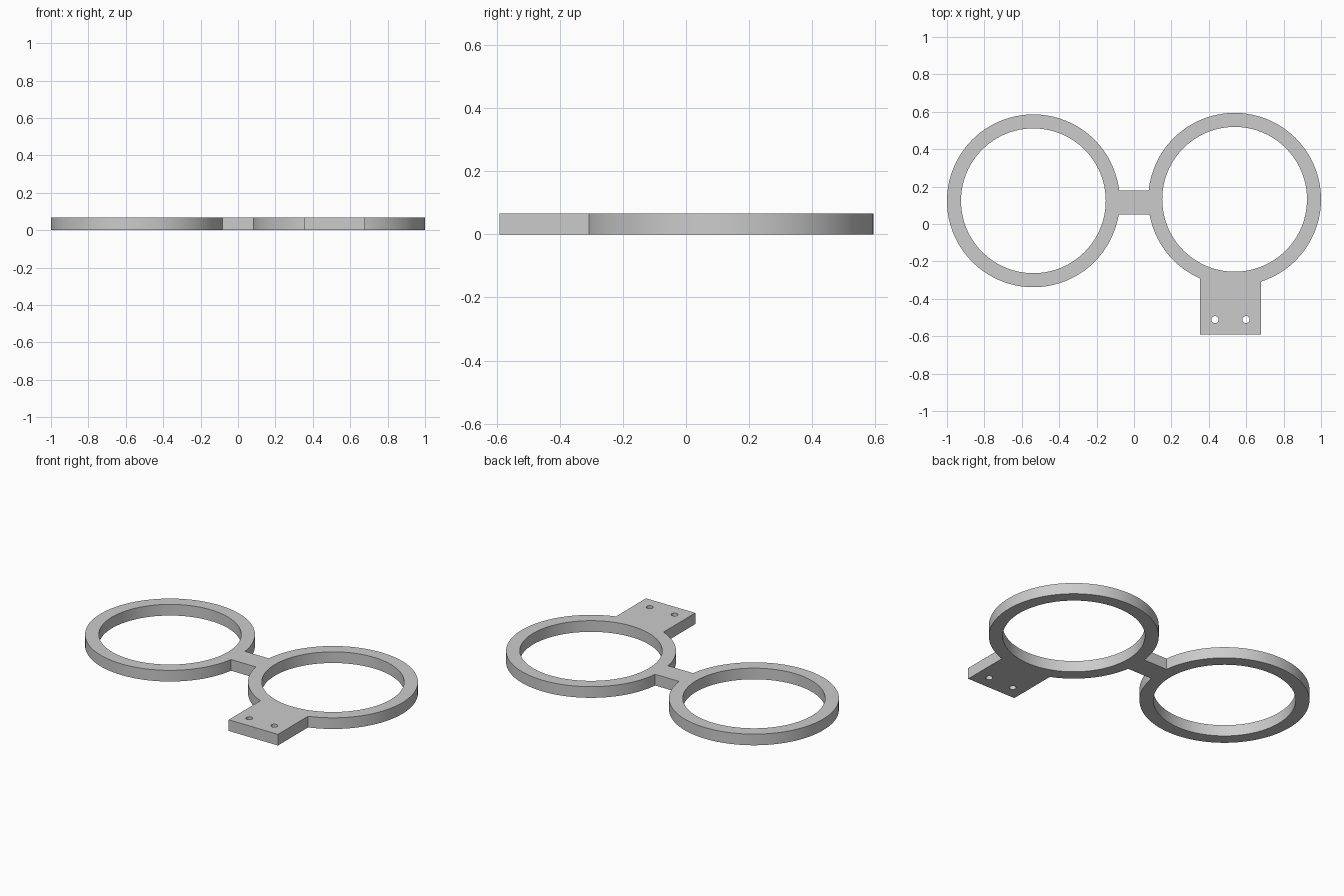
import bpy, bmesh
from math import sin, cos, asin, acos, pi, tau, ceil, radians

if "Cube" in bpy.data.objects:
    bpy.data.objects.remove(bpy.data.objects["Cube"])

HEIGHT = 0.067
OUTER, INNER = 0.462, 0.387
LEFT, RIGHT = (0.538, 0.132), (-0.538, 0.124)   # ring centres
BRIDGE_LOW, BRIDGE_HIGH = 0.05, 0.18
TAB_X0, TAB_X1, TAB_Y = 0.353, 0.68, -0.592


def arc(centre, radius, start, end, full=128):
    """Points along an arc, both ends included."""
    n = ceil(full * (end - start) / tau)
    return [(centre[0] + radius * cos(start + (end - start) * i / n),
             centre[1] + radius * sin(start + (end - start) * i / n))
            for i in range(n + 1)]


def circle(centre, radius, full=128):
    return arc(centre, radius, 0, tau, full)[:-1]


def angle_at_y(centre, y):
    return asin((y - centre[1]) / OUTER)


def angle_at_x(centre, x):
    return tau - acos((x - centre[0]) / OUTER)


# Outer outline: right ring, bridge, left ring and mounting tab in one loop
outline = arc(RIGHT, OUTER, angle_at_y(RIGHT, BRIDGE_HIGH),
              tau + angle_at_y(RIGHT, BRIDGE_LOW))
outline += arc(LEFT, OUTER, pi - angle_at_y(LEFT, BRIDGE_LOW),
               angle_at_x(LEFT, TAB_X0))
outline += [(TAB_X0, TAB_Y), (TAB_X1, TAB_Y)]
outline += arc(LEFT, OUTER, angle_at_x(LEFT, TAB_X1),
               tau + pi - angle_at_y(LEFT, BRIDGE_HIGH))

# Ring openings and screw holes
loops = [outline, circle(LEFT, INNER), circle(RIGHT, INNER)]
loops += [circle((x, -0.511), 0.019, 32) for x in (0.433, 0.599)]

# Filled profile extruded to the plate thickness
profile = bpy.data.curves.new("frame_profile", "CURVE")
profile.dimensions = "2D"
profile.fill_mode = "BOTH"
profile.extrude = HEIGHT / 2
for points in loops:
    spline = profile.splines.new("POLY")
    spline.points.add(len(points) - 1)
    for p, (x, y) in zip(spline.points, points):
        p.co = (x, y, 0, 1)
    spline.use_cyclic_u = True

source = bpy.data.objects.new("profile_helper", profile)
bpy.context.collection.objects.link(source)
bpy.context.view_layer.update()
depsgraph = bpy.context.evaluated_depsgraph_get()
mesh = bpy.data.meshes.new_from_object(source.evaluated_get(depsgraph))
bpy.data.objects.remove(source)

# Weld the caps to the walls and stand the plate on the floor
bm = bmesh.new()
bm.from_mesh(mesh)
bmesh.ops.remove_doubles(bm, verts=bm.verts, dist=0.0001)
bmesh.ops.translate(bm, verts=bm.verts, vec=(0, 0, HEIGHT / 2))
bmesh.ops.recalc_face_normals(bm, faces=bm.faces)
bm.to_mesh(mesh)
bm.free()

frame = bpy.data.objects.new("double_ring_frame", mesh)
bpy.context.collection.objects.link(frame)

# Plain grey material
grey = bpy.data.materials.new("light_grey")
grey.use_nodes = True
colour = (0.6, 0.6, 0.6, 1)
grey.diffuse_color = colour
grey.node_tree.nodes["Principled BSDF"].inputs["Base Color"].default_value = colour
mesh.materials.clear()
mesh.materials.append(grey)

# Smooth round walls, sharp rims and corners
bpy.ops.object.select_all(action="DESELECT")
frame.select_set(True)
bpy.context.view_layer.objects.active = frame
bpy.ops.object.shade_smooth_by_angle(angle=radians(30))
